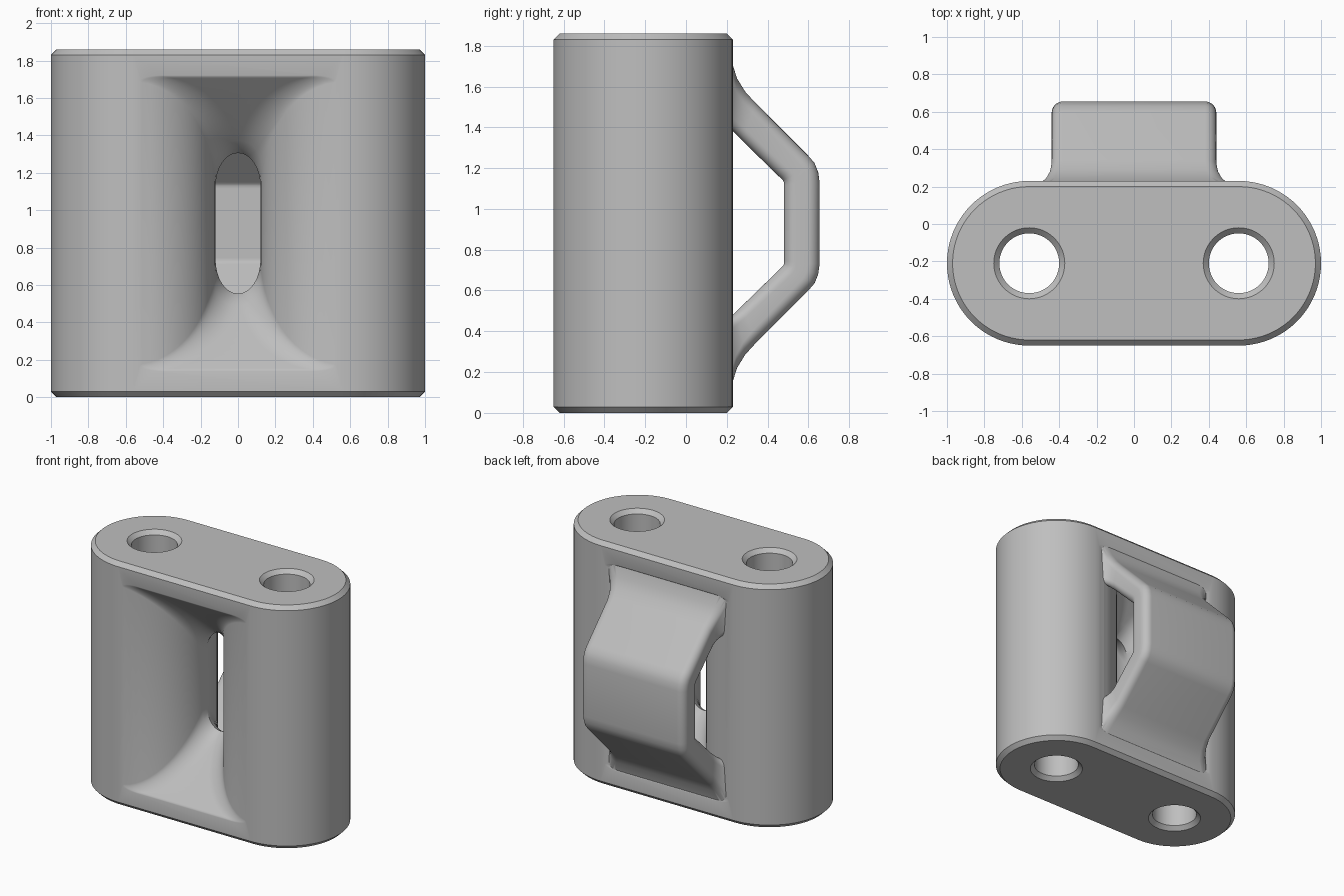
import bpy, bmesh
from math import sin, cos, pi, sqrt, radians

if "Cube" in bpy.data.objects:
    bpy.data.objects.remove(bpy.data.objects["Cube"], do_unlink=True)

HEIGHT, MID = 1.86, 0.93        # body height and its middle
CX, CY, R = 0.56, -0.21, 0.44   # tube axes and radius
CHAMFER = 0.03

grey = bpy.data.materials.new("plain grey")
grey.use_nodes = True
grey.diffuse_color = (0.52, 0.52, 0.52, 1)
grey.node_tree.nodes["Principled BSDF"].inputs["Base Color"].default_value = grey.diffuse_color


def loft(name, rings):
    """Skin a closed solid through rings with equal point counts."""
    bm = bmesh.new()
    loops = [[bm.verts.new(p) for p in ring] for ring in rings]
    n = len(loops[0])
    for a, b in zip(loops, loops[1:]):
        for i in range(n):
            j = (i + 1) % n
            bm.faces.new((a[i], a[j], b[j], b[i]))
    bm.faces.new(loops[0][::-1])
    bm.faces.new(loops[-1])
    bmesh.ops.recalc_face_normals(bm, faces=bm.faces)
    mesh = bpy.data.meshes.new(name)
    bm.to_mesh(mesh)
    bm.free()
    mesh.materials.append(grey)
    ob = bpy.data.objects.new(name, mesh)
    bpy.context.collection.objects.link(ob)
    return ob


def rounded_rect(w, h, rx, ry, steps=8):
    """Rectangle of half sizes w, h with elliptical corners."""
    pts = []
    for q, (sx, sy) in enumerate(((1, 1), (-1, 1), (-1, -1), (1, -1))):
        for k in range(steps + 1):
            a = (q + k / steps) * pi / 2
            pts.append((sx * (w - rx) + rx * cos(a), sy * (h - ry) + ry * sin(a)))
    return pts


def circle(x, r, z, n=48):
    return [(x + r * cos(2 * pi * i / n), CY + r * sin(2 * pi * i / n), z) for i in range(n)]


def stadium(r, z, n=40):
    ring = []
    for side, start in ((1, -pi / 2), (-1, pi / 2)):
        for i in range(n + 1):
            a = start + pi * i / n
            ring.append((side * CX + r * cos(a), CY + r * sin(a), z))
    return ring


def combine(target, other, operation):
    mod = target.modifiers.new(operation, "BOOLEAN")
    mod.operation, mod.solver, mod.object = operation, "EXACT", other
    bpy.context.view_layer.objects.active = target
    bpy.ops.object.modifier_apply(modifier=mod.name)
    bpy.data.objects.remove(other, do_unlink=True)


# Body with chamfered ends
body = loft("body", [stadium(R - CHAMFER, 0), stadium(R, CHAMFER),
                     stadium(R, HEIGHT - CHAMFER), stadium(R - CHAMFER, HEIGHT)])


# Funnel-shaped opening between the two tubes, from front to back
def opening_ring(y, w, h, t):
    rx, rz = min(0.12, 0.97 * w), 0.15 * (1 - t) + 0.03
    return [(x, y, MID + z) for x, z in rounded_rect(w, h, rx, rz)]


rings = []
LIMIT = 84
for deg in range(-LIMIT, LIMIT + 1, 6):
    a = radians(deg)
    d = R * sin(a)
    rings.append(opening_ring(CY + d, CX - R * cos(a), 0.345 + sqrt(d * d + 0.0009), abs(sin(a))))
for side in (-1, 1):
    end = opening_ring(CY + side * (R + 0.01), 0.57, 0.82, 1)
    rings = [end] + rings if side < 0 else rings + [end]
combine(body, loft("opening_cutter", rings), "DIFFERENCE")

# Handle: stations of outer (y, z), inner (y, z) and half width, middle to top
half = [
    (0.655, 1.13, 0.48, 1.115, 0.44),
    (0.648, 1.18, 0.48, 1.13, 0.44),
    (0.63, 1.225, 0.475, 1.14, 0.44),
    (0.60, 1.26, 0.465, 1.15, 0.44),
    (0.34, 1.52, 0.28, 1.33, 0.44),
    (0.29, 1.575, 0.25, 1.36, 0.45),
    (0.25, 1.64, 0.225, 1.385, 0.47),
    (0.225, 1.72, 0.20, 1.41, 0.50),
    (0.10, 1.78, 0.0, 1.61, 0.50),
]
stations = [(a, 2 * MID - b, c, 2 * MID - d, w) for a, b, c, d, w in reversed(half)] + half
rings = []
for oy, oz, iy, iz, w in stations:
    my, mz, dy, dz = (oy + iy) / 2, (oz + iz) / 2, (oy - iy) / 2, (oz - iz) / 2
    thick = sqrt(dy * dy + dz * dz)
    rings.append([(x, my + v / thick * dy, mz + v / thick * dz)
                  for x, v in rounded_rect(w, thick, 0.06, 0.06)])
combine(body, loft("handle", rings), "UNION")

# Countersunk holes through both tubes
for x in (-CX, CX):
    r, c = 0.16, CHAMFER
    profile = ((r + 2 * c, -c), (r, c), (r, HEIGHT - c), (r + 2 * c, HEIGHT + c))
    combine(body, loft("hole_cutter", [circle(x, rr, z) for rr, z in profile]), "DIFFERENCE")

body.name = "body_with_handle"
bpy.ops.object.select_all(action="DESELECT")
body.select_set(True)
bpy.context.view_layer.objects.active = body
bpy.ops.object.shade_smooth_by_angle(angle=radians(32))
